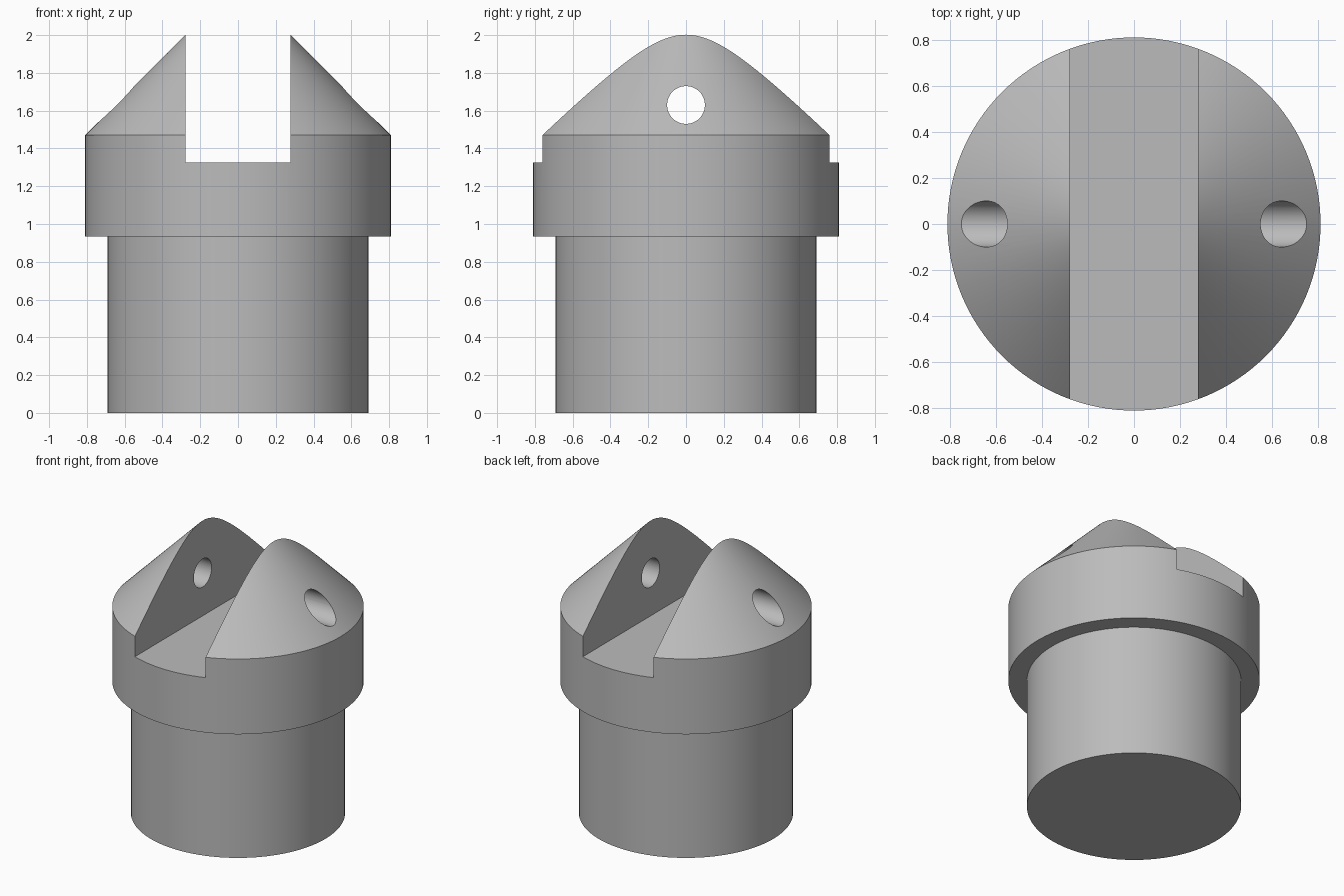
import bpy
import bmesh
import math
from mathutils import Matrix

cube = bpy.data.objects.get("Cube")
if cube:
    bpy.data.objects.remove(cube, do_unlink=True)

SEGMENTS = 128
SHAFT_R, COLLAR_R = 0.69, 0.81
COLLAR_Z, CONE_Z, APEX_Z = 0.935, 1.47, 2.28
SLOT_HALF, SLOT_Z = 0.278, 1.325
HOLE_R, HOLE_Z = 0.1, 1.63

grey = bpy.data.materials.new("plain grey")
grey.use_nodes = True
colour = (0.5, 0.5, 0.5, 1)
grey.diffuse_color = colour
grey.node_tree.nodes["Principled BSDF"].inputs["Base Color"].default_value = colour


def make_object(name, bm):
    bmesh.ops.recalc_face_normals(bm, faces=bm.faces)
    mesh = bpy.data.meshes.new(name)
    bm.to_mesh(mesh)
    bm.free()
    mesh.materials.append(grey)
    obj = bpy.data.objects.new(name, mesh)
    bpy.context.collection.objects.link(obj)
    return obj


def lathe(name, profile):
    """Revolve an (r, z) profile around the z axis."""
    bm = bmesh.new()
    verts = [bm.verts.new((r, 0, z)) for r, z in profile]
    edges = [bm.edges.new(pair) for pair in zip(verts, verts[1:])]
    bmesh.ops.spin(bm, geom=verts + edges, cent=(0, 0, 0), axis=(0, 0, 1),
                   angle=math.tau, steps=SEGMENTS, use_merge=True)
    bmesh.ops.remove_doubles(bm, verts=bm.verts, dist=0.0001)
    return make_object(name, bm)


def cut(target, cutter):
    cutter.hide_render = True
    mod = target.modifiers.new("cut", "BOOLEAN")
    mod.operation = "DIFFERENCE"
    mod.solver = "EXACT"
    mod.object = cutter
    bpy.context.view_layer.objects.active = target
    bpy.ops.object.modifier_apply(modifier=mod.name)
    bpy.data.objects.remove(cutter, do_unlink=True)


# Stepped plug: shaft, wider collar and cone tip
plug = lathe("slotted_plug", [
    (0, 0), (SHAFT_R, 0), (SHAFT_R, COLLAR_Z), (COLLAR_R, COLLAR_Z),
    (COLLAR_R, CONE_Z), (0, APEX_Z)])

# Slot running front to back
bm = bmesh.new()
bmesh.ops.create_cube(bm, size=1, matrix=Matrix.Translation((0, 0, SLOT_Z + 0.75))
                      @ Matrix.Diagonal((2 * SLOT_HALF, 3, 1.5, 1)))
cut(plug, make_object("slot_cutter", bm))

# Pin hole through both prongs
bm = bmesh.new()
bmesh.ops.create_cone(bm, cap_ends=True, segments=64, radius1=HOLE_R,
                      radius2=HOLE_R, depth=3,
                      matrix=Matrix.Translation((0, 0, HOLE_Z))
                      @ Matrix.Rotation(math.pi / 2, 4, "Y"))
cut(plug, make_object("pin_hole_cutter", bm))

# Smooth round walls, crisp edges
bpy.ops.object.select_all(action="DESELECT")
plug.select_set(True)
bpy.context.view_layer.objects.active = plug
bpy.ops.object.shade_smooth_by_angle(angle=math.radians(30))
